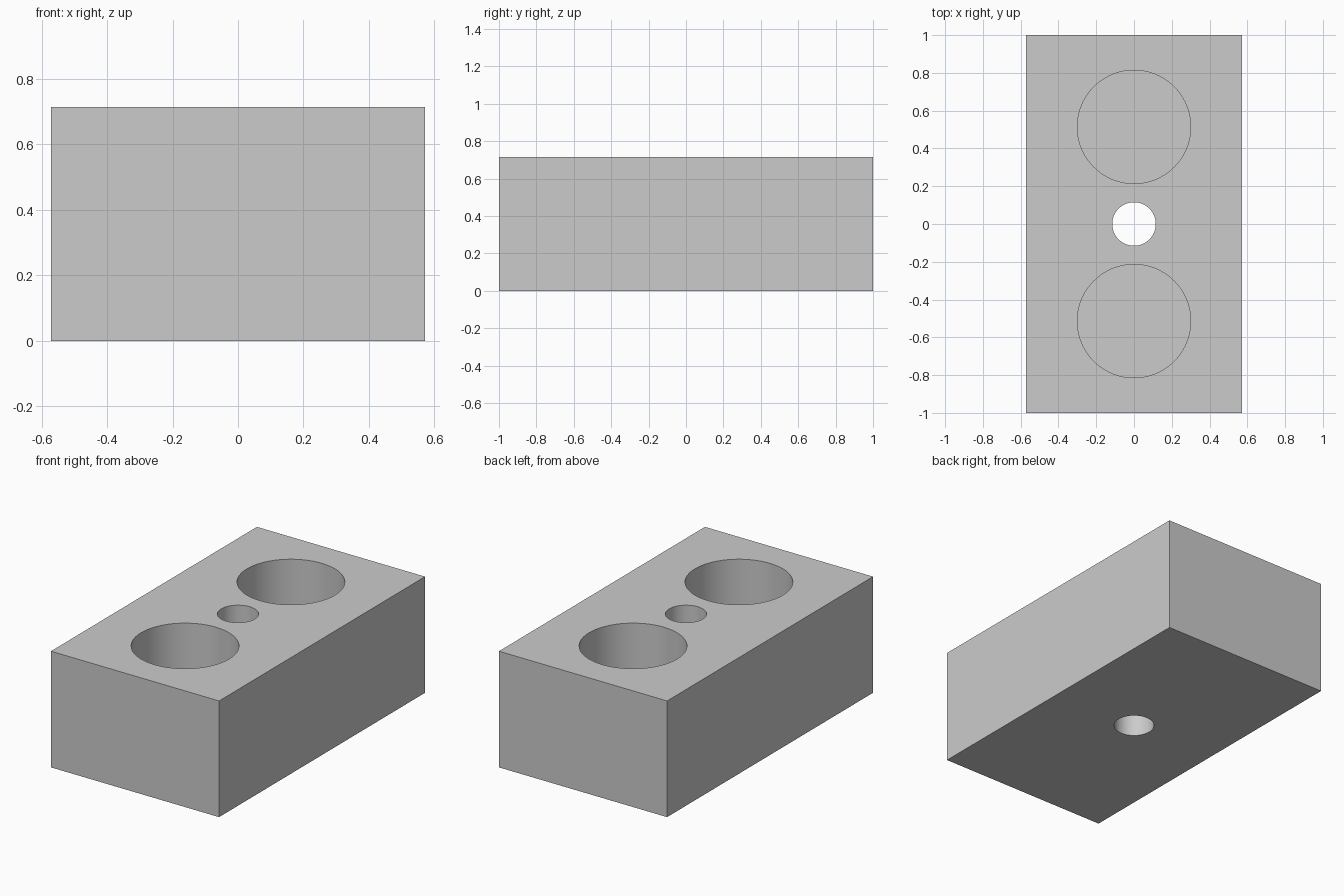
import bpy

cube = bpy.data.objects.get("Cube")
if cube:
    bpy.data.objects.remove(cube, do_unlink=True)

WIDTH, LENGTH, HEIGHT = 1.143, 2.0, 0.714
WELL_DEPTH = 0.571

grey = bpy.data.materials.new("plain grey")
grey.use_nodes = True
colour = (0.6, 0.6, 0.6, 1)
grey.diffuse_color = colour
grey.node_tree.nodes["Principled BSDF"].inputs["Base Color"].default_value = colour

# Solid block
bpy.ops.mesh.primitive_cube_add(size=1, location=(0, 0, HEIGHT / 2))
block = bpy.context.object
block.name = "block"
block.scale = (WIDTH, LENGTH, HEIGHT)
bpy.ops.object.transform_apply(location=True, rotation=False, scale=True)
block.data.materials.append(grey)


def drill(name, y, radius, bottom):
    """Cut a vertical round hole from above the block down to the given height."""
    top = HEIGHT + 0.1
    bpy.ops.mesh.primitive_cylinder_add(
        vertices=96, radius=radius, depth=top - bottom,
        location=(0, y, (top + bottom) / 2))
    cutter = bpy.context.object
    cutter.name = name
    cutter.hide_render = True
    cutter.data.materials.append(grey)
    cut = block.modifiers.new(name, "BOOLEAN")
    cut.operation = "DIFFERENCE"
    cut.solver = "EXACT"
    cut.object = cutter
    bpy.ops.object.select_all(action="DESELECT")
    block.select_set(True)
    bpy.context.view_layer.objects.active = block
    bpy.ops.object.modifier_apply(modifier=cut.name)
    bpy.data.objects.remove(cutter, do_unlink=True)


# Two blind wells and a central through hole
drill("front_well", -0.514, 0.3, HEIGHT - WELL_DEPTH)
drill("back_well", 0.514, 0.3, HEIGHT - WELL_DEPTH)
drill("centre_hole", 0, 0.115, -0.1)

bpy.ops.object.shade_smooth_by_angle()
